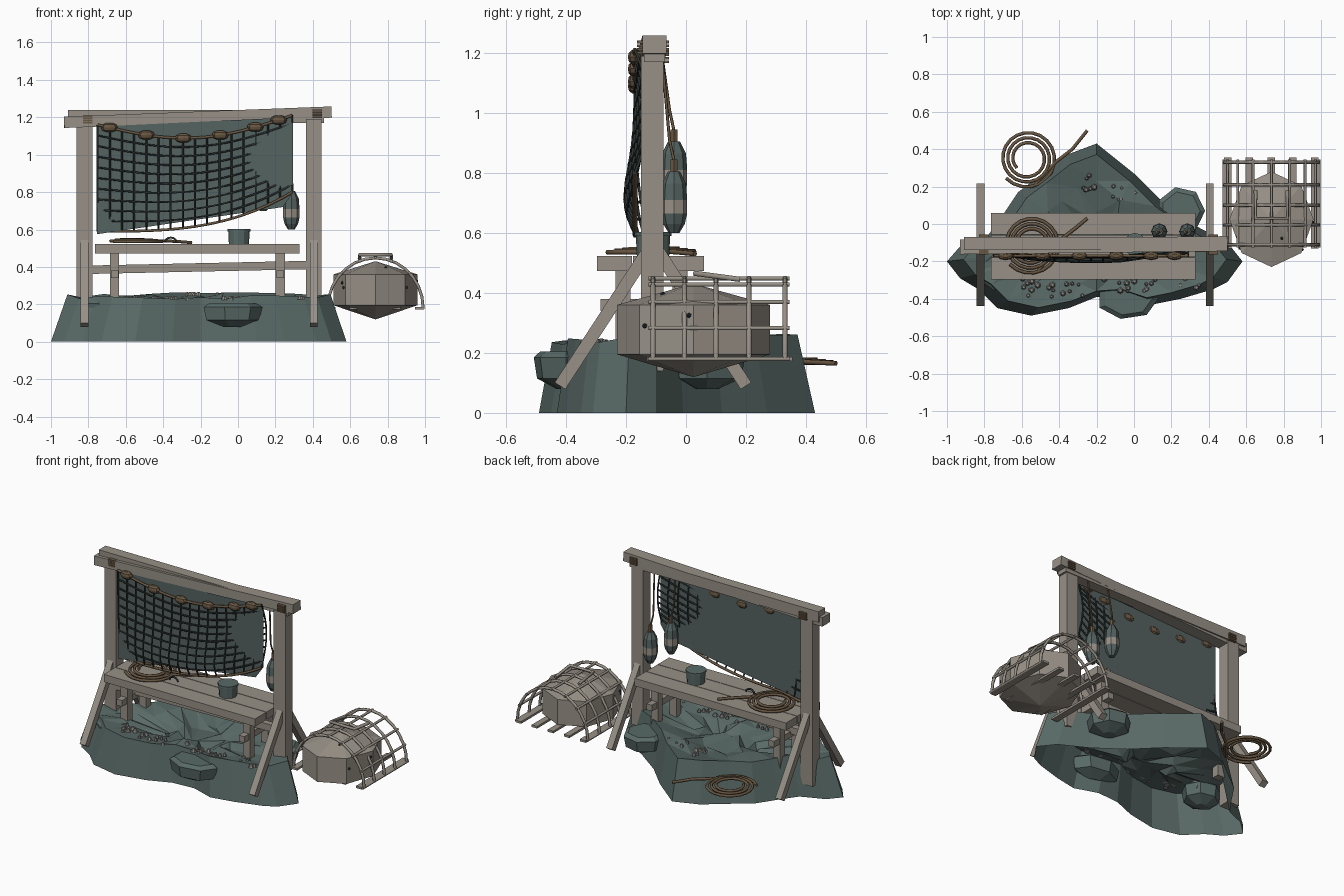
import bpy, bmesh, math, random
from mathutils import Vector

random.seed(4)
if "Cube" in bpy.data.objects:
    bpy.data.objects.remove(bpy.data.objects["Cube"], do_unlink=True)


def material(name, rgb):
    m = bpy.data.materials.new(name)
    m.use_nodes = True
    m.diffuse_color = (*rgb, 1)
    m.node_tree.nodes["Principled BSDF"].inputs["Base Color"].default_value = (*rgb, 1)
    return m


WOOD = material("weathered wood", (0.31, 0.28, 0.24))
ROCK = material("sea rock", (0.10, 0.145, 0.135))
CLOTH = material("teal cloth", (0.09, 0.125, 0.12))
NET = material("dark net cord", (0.025, 0.035, 0.033))
ROPE = material("brown rope", (0.14, 0.095, 0.055))
SHELL = material("grey shell", (0.26, 0.255, 0.235))


def add(name, bm, *mats):
    bmesh.ops.recalc_face_normals(bm, faces=bm.faces[:])
    me = bpy.data.meshes.new(name)
    bm.to_mesh(me)
    bm.free()
    ob = bpy.data.objects.new(name, me)
    for m in mats:
        me.materials.append(m)
    bpy.context.collection.objects.link(ob)
    return ob


def beam(name, a, b, w, d, mat=WOOD):
    """Box running from a to b; w is its width along x (or y), d the other way."""
    a, b = Vector(a), Vector(b)
    axis = (b - a).normalized()
    side = Vector((1, 0, 0)) if abs(axis.x) < 0.5 else Vector((0, 1, 0))
    side = (side - axis * side.dot(axis)).normalized() * w / 2
    up = axis.cross(side).normalized() * d / 2
    bm = bmesh.new()
    rings = [[bm.verts.new(p + side * i + up * j) for i, j in ((-1, -1), (1, -1), (1, 1), (-1, 1))]
             for p in (a, b)]
    bm.faces.new(rings[0])
    bm.faces.new(rings[1])
    for k in range(4):
        n = (k + 1) % 4
        bm.faces.new((rings[0][k], rings[0][n], rings[1][n], rings[1][k]))
    return add(name, bm, mat)


def tubes(name, paths, r, mat):
    """Round cords along any number of point paths."""
    cu = bpy.data.curves.new(name, "CURVE")
    cu.dimensions = "3D"
    cu.bevel_depth, cu.bevel_resolution, cu.use_fill_caps = r, 1, True
    for pts in paths:
        sp = cu.splines.new("POLY")
        sp.points.add(len(pts) - 1)
        for p, q in zip(sp.points, pts):
            p.co = (*q, 1)
    tmp = bpy.data.objects.new(name + " path", cu)
    bpy.context.collection.objects.link(tmp)
    me = bpy.data.meshes.new_from_object(tmp.evaluated_get(bpy.context.evaluated_depsgraph_get()))
    bpy.data.objects.remove(tmp, do_unlink=True)
    me.name = name
    me.materials.clear()
    me.materials.append(mat)
    ob = bpy.data.objects.new(name, me)
    bpy.context.collection.objects.link(ob)
    return ob


def turned(name, loc, profile, mats, sides=8, sx=1, sy=1, rule=None):
    """Faceted solid from (radius, z) pairs, turned about z."""
    bm = bmesh.new()
    rings = []
    for r, z in profile:
        angles = [math.tau * k / sides for k in range(sides)]
        rings.append([bm.verts.new((loc[0] + sx * r * math.cos(t), loc[1] + sy * r * math.sin(t), loc[2] + z))
                      for t in angles])
    for i in range(len(rings) - 1):
        for k in range(sides):
            n = (k + 1) % sides
            f = bm.faces.new((rings[i][k], rings[i][n], rings[i + 1][n], rings[i + 1][k]))
            f.material_index = rule(i) if rule else 0
    bm.faces.new(rings[0])
    bm.faces.new(rings[-1])
    return add(name, bm, *mats)


# Rock: open-bottomed crag with a rough, dished top
outline = [(-1, -.2), (-.93, -.29), (-.83, -.35), (-.73, -.45), (-.55, -.49), (-.35, -.45), (-.2, -.39),
           (-.05, -.38), (.1, -.43), (.25, -.4), (.42, -.35), (.5, -.31), (.58, -.2), (.5, -.1), (.33, -.01),
           (.15, .12), (0, .27), (-.2, .43), (-.36, .37), (-.5, .26), (-.62, .17), (-.7, .05), (-.78, -.06),
           (-.93, -.12)]
bm = bmesh.new()
rings = []
for scale, z, rough in ((1, 0, 0), (.89, .25, .012), (.62, .235, .025), (.3, .19, .03)):
    rings.append([bm.verts.new((-.2 + (x + .2) * scale, -.1 + (y + .1) * scale,
                                z + (.03 * y if z else 0) + random.uniform(-rough, rough)))
                  for x, y in outline])
for lo, hi in zip(rings, rings[1:]):
    for k in range(len(lo)):
        n = (k + 1) % len(lo)
        bm.faces.new((lo[k], lo[n], hi[n], hi[k]))
bm.faces.new(rings[-1])
bmesh.ops.triangulate(bm, faces=[f for f in bm.faces if f.calc_center_median().z > .15])
add("rock", bm, ROCK)
boulder = [(.3, .08), (.9, .115), (1, .185), (.8, .205)]
turned("front_boulder", (-.035, -.4, 0), boulder, [ROCK], 7, .165, .11)
turned("back_boulder", (.25, .07, 0), boulder, [ROCK], 7, .13, .13)
turned("side_boulder", (-.72, -.25, .02), boulder, [ROCK], 7, .12, .11)

# Barnacle clusters
bm = bmesh.new()
for cx, cy in ((-.2, .22), (-.07, .17), (-.5, -.36), (-.62, -.32), (-.1, -.32), (.05, -.32), (-.35, -.35), (.3, -.3)):
    for _ in range(6):
        size = random.uniform(.7, 1.3)
        made = bmesh.ops.create_cone(bm, cap_ends=True, segments=6, radius1=.014 * size,
                                     radius2=.007 * size, depth=.02)
        bmesh.ops.translate(bm, verts=made["verts"], vec=(
            cx + random.uniform(-.08, .08), cy + random.uniform(-.04, .04), .247 + .04 * cy))
add("barnacles", bm, SHELL)

# Frame: posts, braces, crossbeams and lashings
for side, x, foot, z in (("right", -.82, .08, 1.17), ("left", .405, .14, 1.2)):
    beam(side + "_post", (x, -.112, foot), (x, -.112, 1.19), .085, .075)
    beam(side + "_front_brace", (x, -.42, .09), (x, -.12, .55), .042, .042)
    beam(side + "_back_brace", (x, .2, .09), (x, -.1, .55), .042, .042)
    for i in range(4):
        beam(side + "_lashing", (x - .008, -.11, z + i * .012), (x + .043, -.11, z + i * .012), .107, .009, ROPE)
beam("level_crossbeam", (-.91, -.105, 1.205), (.46, -.105, 1.205), .07, .07)
beam("tilted_crossbeam", (-.93, -.122, 1.173), (.5, -.105, 1.228), .08, .06)
beam("stretcher", (-.79, -.13, .385), (.37, -.13, .41), .04, .045)

# Bench: three planks on four legs
for i in range(3):
    beam("bench_plank", (-.765, -.238 + i * .12, .498), (.33, -.238 + i * .12, .498), .116, .05)
for x in (-.66, .225):
    beam("bench_crossbar", (x, -.285, .36), (x, .06, .36), .04, .04)
    for y in (-.21, -.02):
        beam("bench_leg", (x, y, .17), (x, y, .475), .05, .05)

# Lidded bucket and a small hook
turned("bucket", (.005, -.11, .523), [(.054, 0), (.057, .066), (.062, .067), (.062, .08)], [ROCK], 12)
tubes("hook", [[(-.36 + .03 * math.cos(t), -.15, .535 + .022 * math.sin(t))
                for t in [k * math.pi / 6 for k in range(7)]]], .006, NET)


# Rope coils with a loose tail
def coil(name, cx, cy, z, tail):
    pts = []
    for k in range(61):
        t = k / 20 * math.tau
        r = .155 - .08 * k / 60
        pts.append((cx + r * math.cos(t - 2.4), cy + r * math.sin(t - 2.4), z + .012 * (k / 60)))
    tubes(name, [pts, [(cx + .04, cy - .14, z)] + tail], .009, ROPE)


coil("bench_coil", -.55, -.11, .535, [(-.4, -.09, .54), (-.31, -.02, .535), (-.25, .03, .53)])
coil("ground_coil", -.57, .35, .165, [(-.42, .33, .17), (-.33, .4, .17), (-.25, .5, .165)])

# Hanging cloth
bm = bmesh.new()
corners = ((-.755, 1.15), (-.755, .575), (.24, .72), (.295, .8), (.295, 1.2))
bm.faces.new([bm.verts.new((x, -.16, z)) for x, z in corners])
add("cloth", bm, CLOTH)


# Draped net, bellying out low down and slipping behind the cloth at its sides
def net(u, v):
    top = 1.16 + .05 * u - .095 * math.sin(math.pi * u)
    low = .59 + .21 * u ** 3
    y = -.17 - .034 * math.sin(math.pi * u) * math.sin(math.pi * v ** 3)
    y += .05 * max(0, (u - .65) / .35) * math.sin(math.pi * v) + .05 * max(0, .17 - u) / .17 * v ** 4
    return (-.75 + 1.04 * u, y, top + (low - top) * v)


steps = [k / 20 for k in range(21)]
tubes("net_cords", [[net(i / 16, v) for v in steps] for i in range(17)]
      + [[net(u, j / 10) for u in steps] for j in range(11)], .0052, NET)
tubes("net_edge_ropes", [[net(u, v) for u in steps] for v in (0, 1)], .008, ROPE)
for u in (.06, .25, .44, .63, .81, .93):
    turned("net_float", net(u, 0), [(.4, -.024), (.85, -.015), (1, 0), (.85, .015), (.4, .024)], [ROPE], 8, .045, .024)

# Buoys hanging from the crossbeam
for x, z in ((.285, .6), (.135, .7)):
    turned("buoy", (x, -.04, z), [(.018, 0), (.036, .03), (.044, .065), (.044, .11), (.04, .165), (.02, .205)],
           [CLOTH, WOOD], 8, rule=lambda i: int(i == 2))
    turned("buoy_stick", (x, -.04, z + .19), [(.013, 0), (.013, .055)], [ROPE], 6)
    tubes("buoy_line", [[(x, -.04, z + .24), (x - .01, -.055, z + .31), (x, -.08, 1.19)]], .005, ROPE)

# Trap: faceted tub with dark studs, inside a slatted hoop cage
turned("trap_tub", (.735, .025, 0), [(.01, .12), (1, .195), (1, .36), (.01, .43)], [WOOD], 8, .225, .255)
bm = bmesh.new()
for spot in ((.558, -.112, .315), (.566, -.13, .29), (.79, -.077, .395), (.9, -.137, .29), (.955, .01, .325)):
    made = bmesh.ops.create_icosphere(bm, subdivisions=1, radius=.009)
    bmesh.ops.translate(bm, verts=made["verts"], vec=spot)
add("trap_studs", bm, NET)


def hoop(t, y):
    return (.735 + .255 * math.cos(t), y, .18 + .268 * math.sin(t))


ys = [-.11, -.005, .1, .21, .33]
tubes("cage_hoops", [[hoop(k * math.pi / 14, y) for k in range(15)] for y in ys], .009, WOOD)
tubes("cage_bars", [[hoop(k * math.pi / 8, y) for y in (-.125, .345)] for k in range(9)], .008, WOOD)
for i in range(5):
    beam("cage_slat", (.5 + i * .1165, -.13, .18), (.5 + i * .1165, .355, .18), .04, .014)
tubes("cage_handle", [[(.65, .18, .445), (.65, .03, .465), (.82, .03, .465), (.82, .18, .445)]], .01, WOOD)
